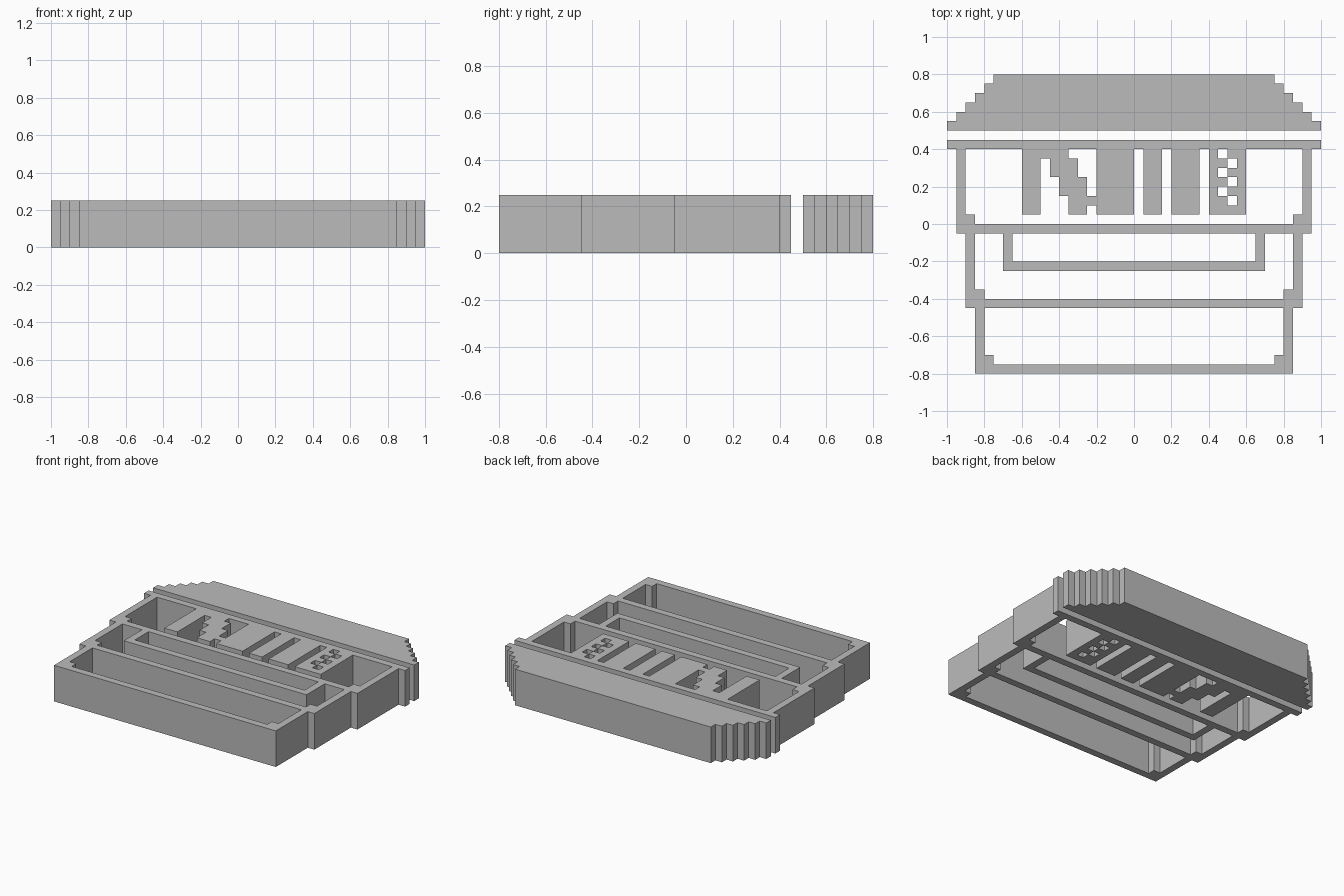
import bpy
import bmesh
from math import radians

UNIT = 0.05      # plan grid step
HEIGHT = 0.25    # thickness of the whole relief

if "Cube" in bpy.data.objects:
    bpy.data.objects.remove(bpy.data.objects["Cube"])

grey = bpy.data.materials.new("plain grey")
grey.use_nodes = True
colour = (0.5, 0.5, 0.5, 1)
grey.diffuse_color = colour
grey.node_tree.nodes["Principled BSDF"].inputs["Base Color"].default_value = colour


def block(x0, x1, y0, y1):
    """Grid cells covered by a rectangle."""
    return {(x, y) for x in range(x0, x1) for y in range(y0, y1)}


def pair(x0, x1, y0, y1):
    """The same rectangle on both sides of the centre line."""
    return block(x0, x1, y0, y1) | block(-x1, -x0, y0, y1)


def extrude_cells(name, cells):
    """Merge plan cells into one solid of constant height."""
    bm = bmesh.new()
    corners = {}

    def corner(x, y):
        if (x, y) not in corners:
            corners[x, y] = bm.verts.new((x * UNIT, y * UNIT, 0))
        return corners[x, y]

    for x, y in sorted(cells):
        bm.faces.new([corner(x, y), corner(x + 1, y),
                      corner(x + 1, y + 1), corner(x, y + 1)])
    result = bmesh.ops.extrude_face_region(bm, geom=bm.faces[:], use_keep_orig=True)
    top = [g for g in result["geom"] if isinstance(g, bmesh.types.BMVert)]
    bmesh.ops.translate(bm, verts=top, vec=(0, 0, HEIGHT))
    bmesh.ops.recalc_face_normals(bm, faces=bm.faces[:])
    bmesh.ops.dissolve_limit(bm, angle_limit=radians(1),
                             verts=bm.verts[:], edges=bm.edges[:])
    mesh = bpy.data.meshes.new(name)
    bm.to_mesh(mesh)
    bm.free()
    mesh.materials.append(grey)
    obj = bpy.data.objects.new(name, mesh)
    bpy.context.collection.objects.link(obj)
    return obj


# Stepped lid: each row is one cell narrower per side
lid = set()
for step in range(6):
    lid |= block(step - 20, 20 - step, 10 + step, 11 + step)
extrude_cells("stepped_lid", lid)

# Top rail
frame = block(-20, 20, 8, 9)

# Three tiers: outer half width, top, bottom, with a stepped inner corner
for half, top, bottom in ((19, 8, -1), (18, -1, -9), (17, -9, -16)):
    frame |= pair(half - 1, half, bottom, top)
    frame |= block(-half, half, bottom, bottom + 1)
    frame |= pair(half - 2, half - 1, bottom + 1, bottom + 2)

# Inner handle hanging in the middle tier
frame |= pair(13, 14, -5, -1) | block(-14, 14, -5, -4)

# Upright panels below the rail
for left, right in ((-12, -10), (-4, 0), (1, 3), (4, 7), (8, 12)):
    frame |= block(left, right, 1, 8)

# Stepped diagonal brace joining the first two panels
frame |= block(-10, -7, 7, 8)
for step in range(3):
    frame |= block(step - 9, step - 6, 5 - 2 * step, 7 - 2 * step)
frame.discard((-5, 1))

# Staggered holes in the last panel
for row in range(6):
    frame.discard((9 + row % 2, 7 - row))

extrude_cells("tiered_frame", frame)
